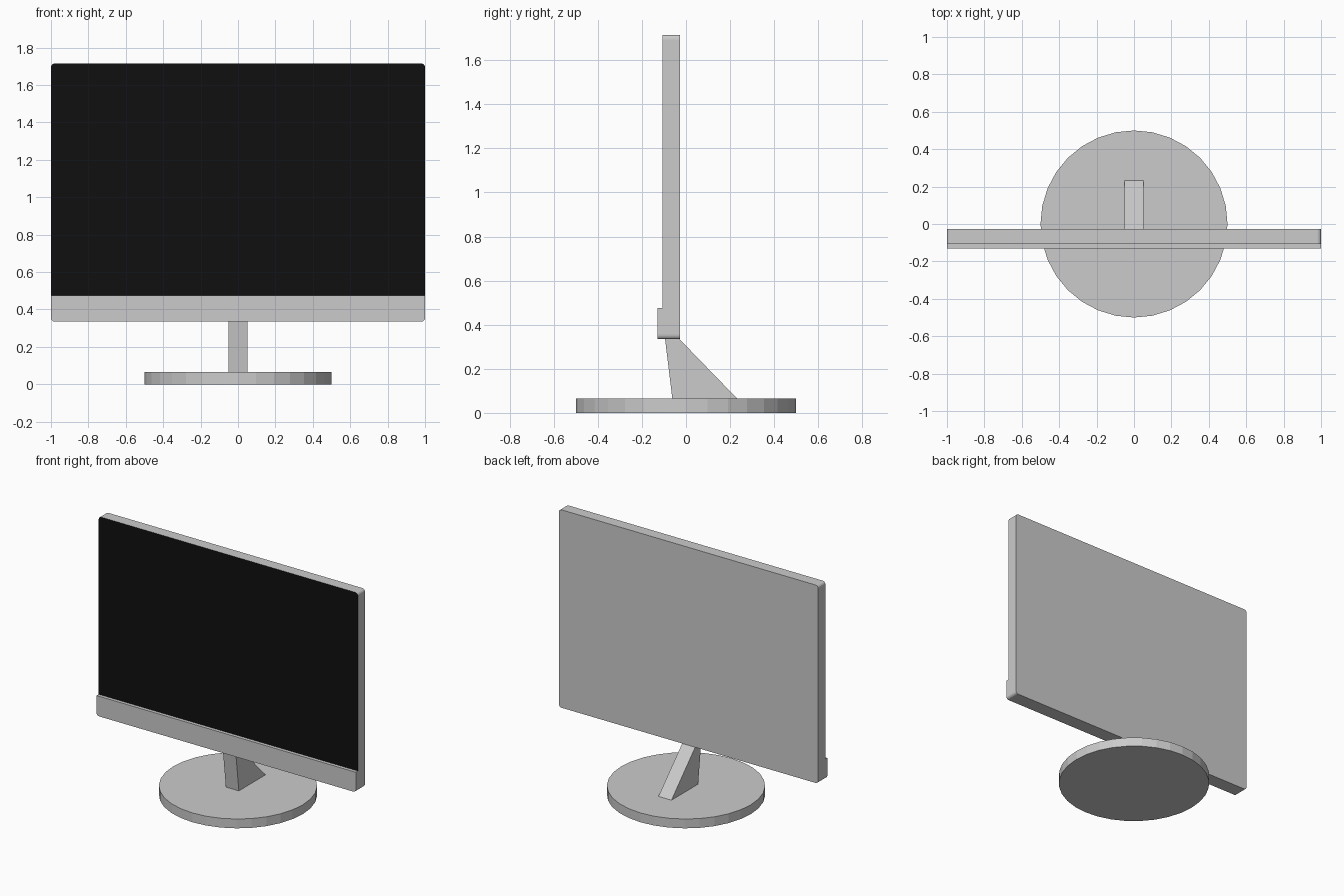
import bpy, bmesh

if "Cube" in bpy.data.objects:
    bpy.data.objects.remove(bpy.data.objects["Cube"])


def material(name, value):
    mat = bpy.data.materials.new(name)
    mat.diffuse_color = (value, value, value, 1)
    mat.use_nodes = True
    mat.node_tree.nodes["Principled BSDF"].inputs["Base Color"].default_value = mat.diffuse_color
    return mat


def extrude_profile(profile, half_width):
    """Extrude a (y, z) outline across x, centred on x = 0."""
    bm = bmesh.new()
    face = bm.faces.new([bm.verts.new((-half_width, y, z)) for y, z in profile])
    ext = bmesh.ops.extrude_face_region(bm, geom=[face])
    moved = [g for g in ext["geom"] if isinstance(g, bmesh.types.BMVert)]
    bmesh.ops.translate(bm, verts=moved, vec=(2 * half_width, 0, 0))
    # keep the starting cap so the solid is closed
    if not face.is_valid:
        bmesh.ops.holes_fill(bm, edges=bm.edges)
    bmesh.ops.recalc_face_normals(bm, faces=bm.faces)
    return bm


def finish(bm, name):
    mesh = bpy.data.meshes.new(name)
    bm.to_mesh(mesh)
    bm.free()
    obj = bpy.data.objects.new(name, mesh)
    bpy.context.collection.objects.link(obj)
    return obj


# Round base
BASE_TOP, BOTTOM, CHIN_TOP, TOP = 0.065, 0.335, 0.475, 1.715
bpy.ops.mesh.primitive_cylinder_add(vertices=32, radius=0.5, depth=BASE_TOP,
                                    location=(0, 0, BASE_TOP / 2))
bpy.context.object.name = "round_base"

# Wedge-shaped neck
finish(extrude_profile([(-0.062, BASE_TOP), (0.232, BASE_TOP),
                        (-0.03, BOTTOM), (-0.095, BOTTOM)], 0.05), "stand_neck")

# Display housing with a thicker chin and rounded outer corners
FRONT, BACK, CHIN = -0.107, -0.028, -0.13
bm = extrude_profile([(CHIN, BOTTOM), (BACK, BOTTOM), (BACK, TOP),
                      (FRONT, TOP), (FRONT, CHIN_TOP), (CHIN, CHIN_TOP)], 1.0)
corners = [e for e in bm.edges
           if abs(e.verts[0].co.x - e.verts[1].co.x) < 1e-5
           and any(all(abs(v.co.z - z) < 1e-5 for v in e.verts) for z in (BOTTOM, TOP))]
bmesh.ops.bevel(bm, geom=corners, offset=0.02, segments=4, profile=0.5, affect='EDGES')
housing = finish(bm, "display_housing")

# Black screen covers the front face above the chin
housing.data.materials.append(material("housing_grey", 0.8))
housing.data.materials.append(material("screen_black", 0.005))
for p in housing.data.polygons:
    if abs(p.center.y - FRONT) < 1e-3 and p.normal.y < -0.9:
        p.material_index = 1
